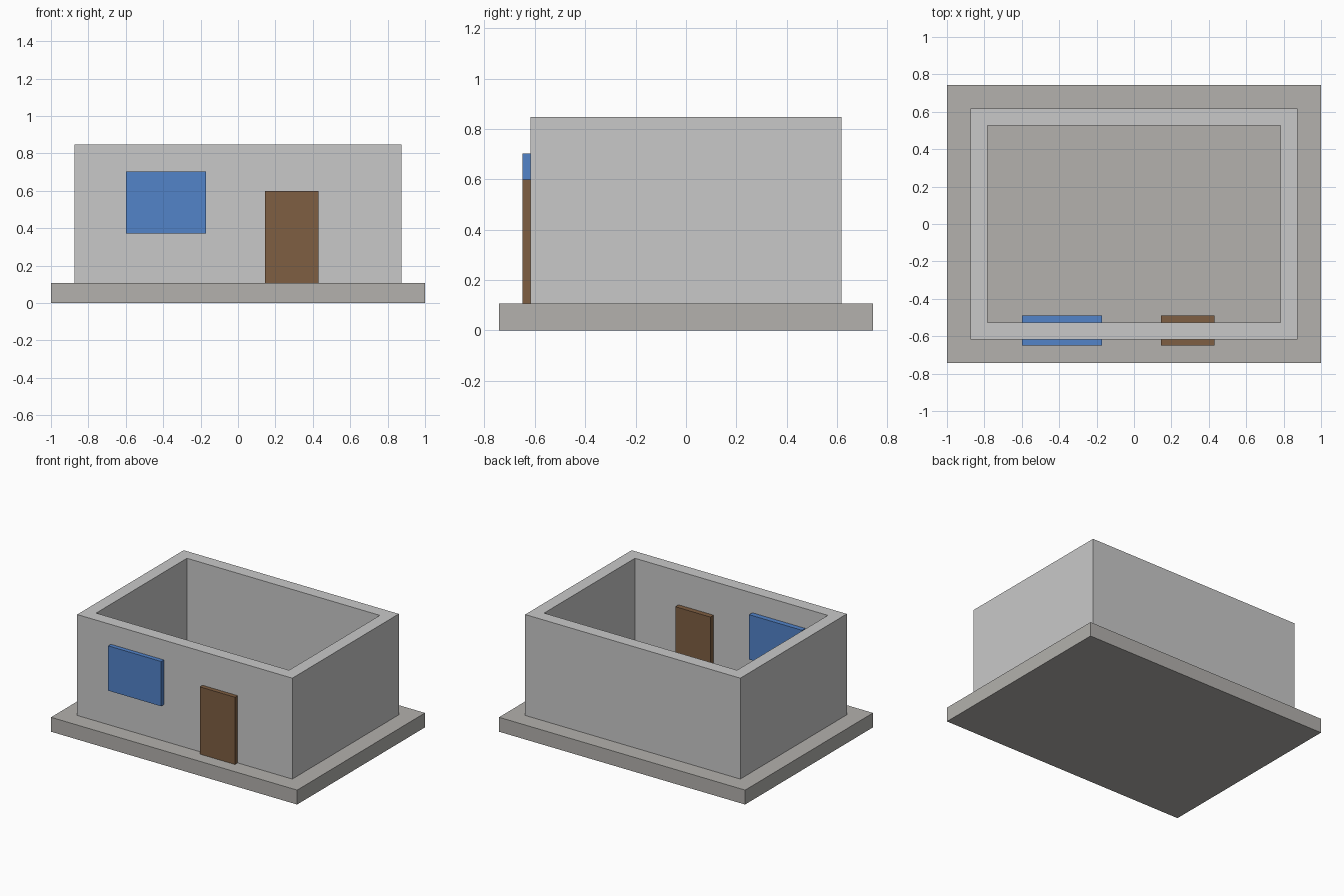
import bpy, bmesh

if "Cube" in bpy.data.objects:
    bpy.data.objects.remove(bpy.data.objects["Cube"])


def material(name, rgb):
    m = bpy.data.materials.new(name)
    m.diffuse_color = (*rgb, 1.0)
    m.use_nodes = True
    m.node_tree.nodes["Principled BSDF"].inputs["Base Color"].default_value = m.diffuse_color
    return m


concrete = material("warm_grey_concrete", (0.451, 0.440, 0.418))
plaster = material("light_grey_plaster", (0.584, 0.584, 0.584))
glass = material("blue_glass", (0.084, 0.227, 0.584))
wood = material("brown_wood", (0.209, 0.112, 0.054))


def add_object(name, bm, mat):
    bmesh.ops.recalc_face_normals(bm, faces=bm.faces)
    mesh = bpy.data.meshes.new(name)
    bm.to_mesh(mesh)
    bm.free()
    mesh.materials.append(mat)
    obj = bpy.data.objects.new(name, mesh)
    bpy.context.collection.objects.link(obj)
    return obj


def box(name, x, y, z, mat):
    """Box from (min, max) pairs on each axis."""
    bm = bmesh.new()
    bmesh.ops.create_cube(bm, size=1)
    for v in bm.verts:
        v.co = [r[0] if c < 0 else r[1] for c, r in zip(v.co, (x, y, z))]
    return add_object(name, bm, mat)


def wall_ring(name, outer, inner, z, mat):
    """Open rectangular enclosure, its section swept around four corners."""
    bm = bmesh.new()
    section = [(outer, z[0]), (outer, z[1]), (inner, z[1]), (inner, z[0])]
    corners = [(-1, -1), (1, -1), (1, 1), (-1, 1)]
    rings = [[bm.verts.new((sx * half[0], sy * half[1], h)) for sx, sy in corners]
             for half, h in section]
    for i in range(4):
        a, b = rings[i], rings[(i + 1) % 4]
        for j in range(4):
            k = (j + 1) % 4
            bm.faces.new((a[j], a[k], b[k], b[j]))
    return add_object(name, bm, mat)


FLOOR = 0.106

# Foundation slab, also the floor inside the walls
box("foundation_slab", (-1, 1), (-0.742, 0.742), (0, FLOOR), concrete)

# Roofless walls
wall_ring("walls", (0.874, 0.618), (0.784, 0.527), (FLOOR, 0.847), plaster)

# Window and door pass through the front wall and stand proud on both sides
box("window", (-0.60, -0.17), (-0.649, -0.49), (0.373, 0.702), glass)
box("door", (0.144, 0.43), (-0.649, -0.49), (FLOOR, 0.60), wood)
